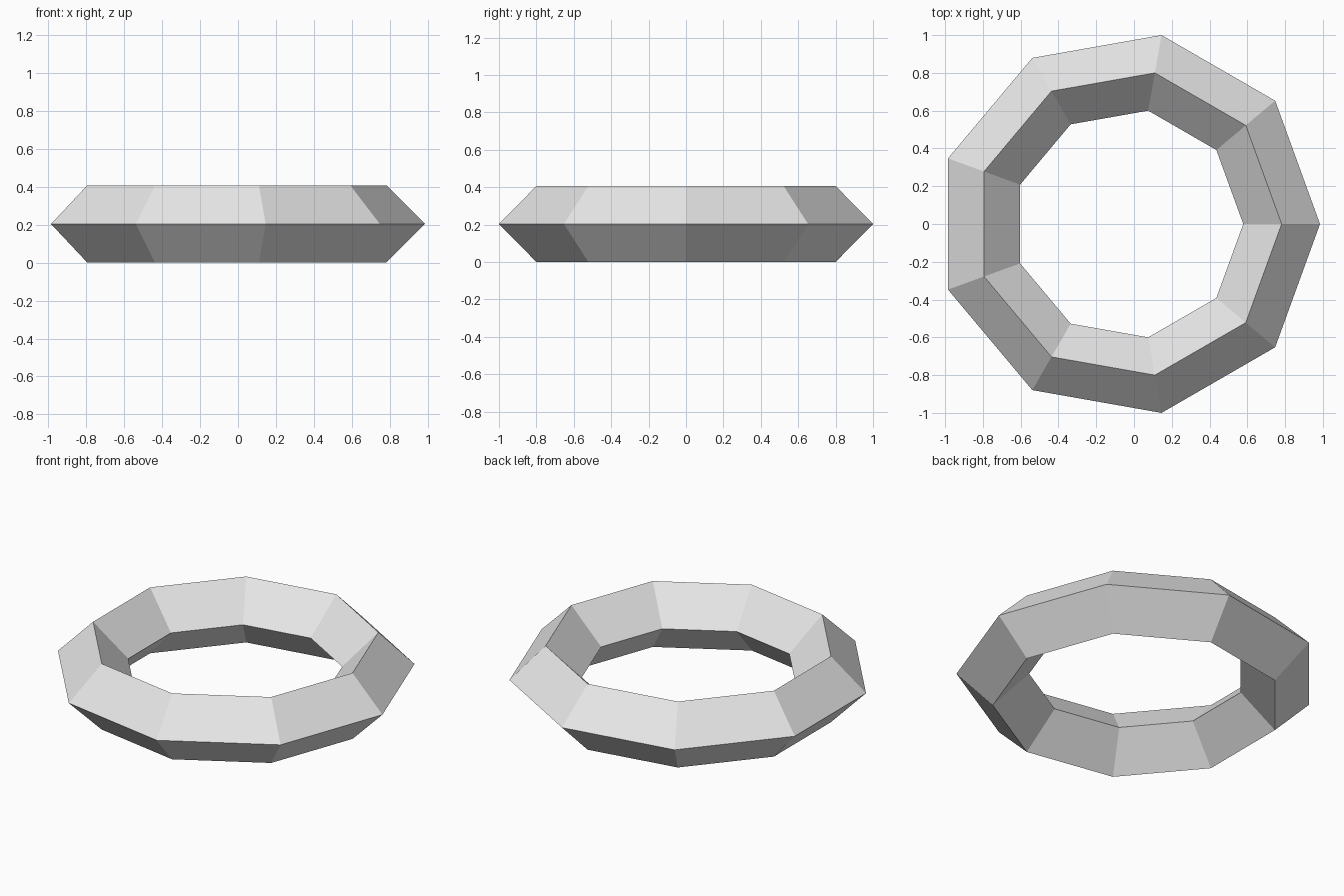
import bpy
import math

cube = bpy.data.objects.get("Cube")
if cube:
    bpy.data.objects.remove(cube, do_unlink=True)

SIDES = 9
OUTER = 1 / math.sin(math.radians(80))   # outer corner radius for a depth of 2
TUBE = OUTER / 5                         # diamond section half-width
RING = TUBE * 4
SHIFT = -OUTER * (1 - math.cos(math.pi / SIDES)) / 2

# Plain grey material
grey = bpy.data.materials.new("light grey")
grey.use_nodes = True
colour = (0.8, 0.8, 0.8, 1)
grey.diffuse_color = colour
bsdf = next(n for n in grey.node_tree.nodes if n.type == 'BSDF_PRINCIPLED')
bsdf.inputs["Base Color"].default_value = colour

# Nine-sided ring with a diamond cross-section
bpy.ops.mesh.primitive_torus_add(
    major_segments=SIDES, minor_segments=4,
    major_radius=RING, minor_radius=TUBE,
    location=(SHIFT, 0, TUBE))
ring = bpy.context.object
ring.name = "faceted_ring"
ring.data.materials.append(grey)
bpy.ops.object.shade_flat()
